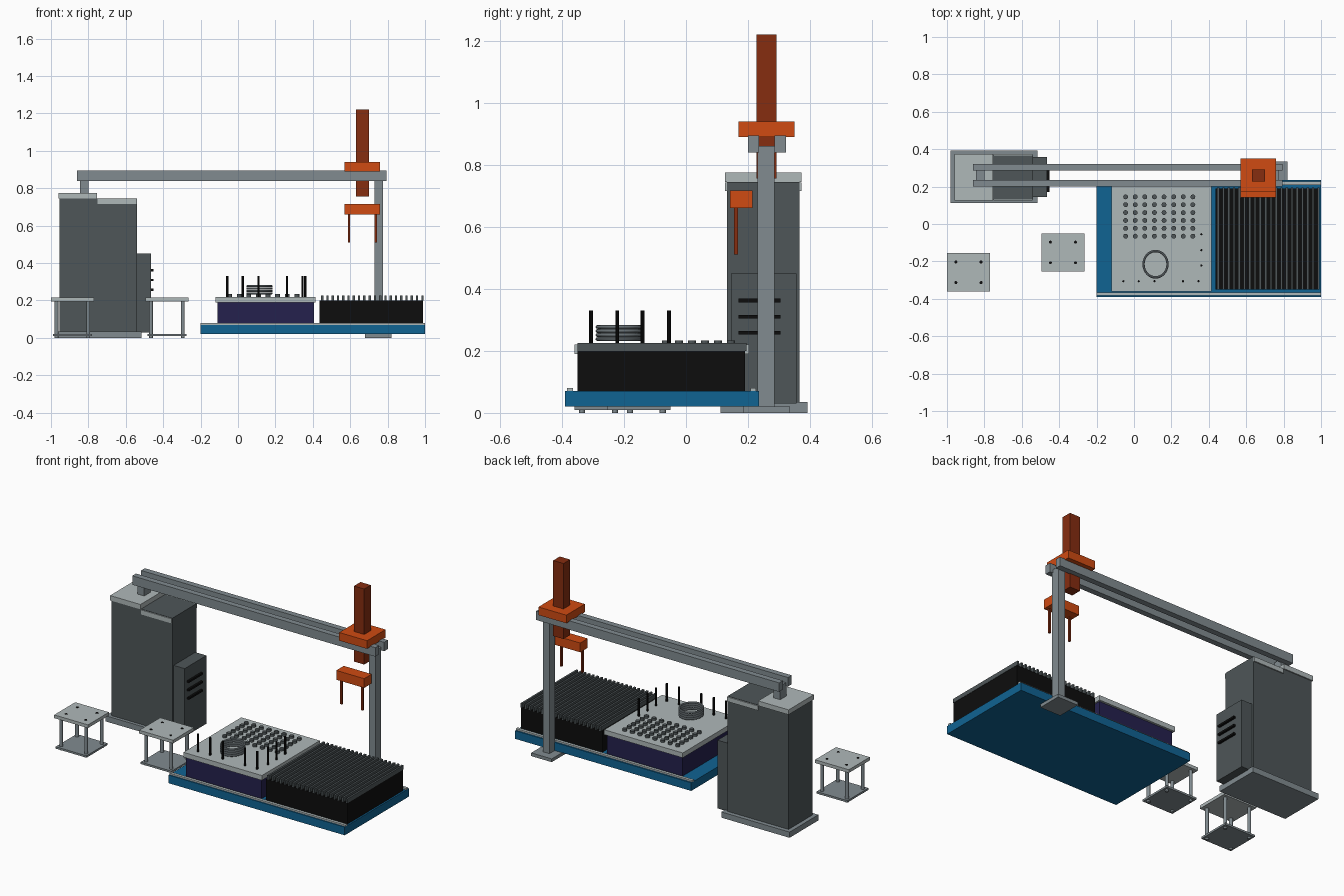
import bpy, bmesh
from mathutils import Matrix, Vector

cube = bpy.data.objects.get("Cube")
if cube:
    bpy.data.objects.remove(cube, do_unlink=True)


def material(name, r, g, b):
    m = bpy.data.materials.new(name)
    m.use_nodes = True
    m.diffuse_color = (r, g, b, 1)
    m.node_tree.nodes["Principled BSDF"].inputs["Base Color"].default_value = (r, g, b, 1)
    return m


blue = material("base blue", .005, .125, .29)
orange = material("gripper orange", .63, .07, .006)
rust = material("column rust", .24, .026, .005)
light = material("light grey", .43, .48, .485)
steel = material("steel grey", .22, .26, .28)
dark = material("dark grey", .077, .093, .098)
navy = material("cabinet navy", .018, .015, .075)
black = material("matte black", .004, .004, .004)


def finish(name, bm, mat):
    mesh = bpy.data.meshes.new(name)
    bm.to_mesh(mesh)
    bm.free()
    mesh.materials.append(mat)
    obj = bpy.data.objects.new(name, mesh)
    bpy.context.collection.objects.link(obj)
    return obj


def boxes(name, mat, *spans):
    """One object made of boxes, each given as (x0, x1), (y0, y1), (z0, z1)."""
    bm = bmesh.new()
    for span in spans:
        centre = Vector([(a + b) / 2 for a, b in span])
        size = Vector([b - a for a, b in span])
        bmesh.ops.create_cube(bm, size=1, matrix=Matrix.LocRotScale(centre, None, size))
    return finish(name, bm, mat)


def rods(name, mat, points, radius, z0, z1, sides=12):
    """One object made of upright cylinders at the given x, y points."""
    bm = bmesh.new()
    for x, y in points:
        bmesh.ops.create_cone(bm, cap_ends=True, segments=sides, radius1=radius, radius2=radius,
                              depth=z1 - z0, matrix=Matrix.Translation((x, y, (z0 + z1) / 2)))
    return finish(name, bm, mat)


def corners(x, y, dx, dy):
    return [(x + i * dx, y + j * dy) for i in (-1, 1) for j in (-1, 1)]


# Base plate with its two edge rails
base_x = (-.2, 1)
boxes("base_plate", blue, (base_x, (-.39, .235), (.02, .07)))
boxes("base_rails", light, *[(base_x, (y, y + .018), (.07, .08)) for y in (-.383, .208)])

# Work table: cabinet and top plate
boxes("table_cabinet", navy, ((-.11, .405), (-.35, .19), (.07, .19)))
boxes("table_top", light, ((-.12, .415), (-.36, .203), (.19, .22)))

# Peg grid, guide pins and coil on the work table
rods("peg_grid", dark, [(-.045 + i * .0514, .145 - j * .042) for i in range(8) for j in range(6)],
     .013, .22, .234)
pins = [(x, -.306) for x in (-.057, .025, .11, .262, .345)]
pins += [(.36, y) for y in (-.222, -.14, -.055)]
rods("guide_pins", black, pins, .006, .22, .33, 8)
for i in range(4):
    bpy.ops.mesh.primitive_torus_add(location=(.115, -.215, .238 + i * .013), major_radius=.064,
                                     minor_radius=.006, major_segments=32, minor_segments=8)
    ring = bpy.context.object
    ring.name = "coil_ring"
    ring.scale.y = 1.1
    ring.data.materials.append(steel)
    bpy.ops.object.shade_smooth_by_angle()

# Finned cooling block
boxes("cooling_block", black, ((.437, .99), (-.35, .19), (.07, .2)))
boxes("cooling_fins", dark, *[((x, x + .012), (-.35, .195), (.2, .226))
                              for x in [.444 + i * .0282 for i in range(20)]])

# Gantry: twin beams, posts and foot
boxes("gantry_beams", steel, *[((-.86, .795), (y, y + .036), (.84, .895)) for y in (.2, .286)])
boxes("right_post", steel, ((.73, .775), (.23, .286), (.02, .86)))
boxes("left_post", steel, ((-.845, -.8), (.23, .29), (.77, .86)))
boxes("post_foot", steel, ((.68, .82), (.185, .335), (0, .02)))

# Carriage, lift column and gripper
boxes("carriage", orange, ((.57, .76), (.17, .35), (.89, .94)))
boxes("lift_column", rust, ((.63, .7), (.228, .292), (.755, 1.22)))
boxes("gripper_block", orange, ((.57, .76), (.142, .215), (.66, .717)))
boxes("gripper_fingers", rust, *[((x, x + .012), (.155, .167), (.51, .66)) for x in (.588, .73)])

# Control tower: plinth, body, caps and side cabinet with vents
boxes("tower_plinth", steel, ((-.98, -.515), (.112, .392), (0, .035)))
boxes("tower_body", dark, ((-.955, -.54), (.132, .366), (.035, .745)))
boxes("tower_cap", light, ((-.96, -.753), (.126, .373), (.745, .775)))
boxes("tower_trim", light, ((-.75, -.542), (.126, .373), (.715, .743)))
boxes("side_cabinet", dark, ((-.54, -.465), (.145, .357), (.03, .45)))
boxes("cabinet_vents", black, *[((-.465, -.452), (.17, .305), (z, z + .012))
                                for z in (.252, .304, .356)])

# Two small stands with four legs and bolt holes
for name, x, y in (("left", -.885, -.258), ("right", -.38, -.152)):
    boxes(name + "_stand_top", light, ((x - .115, x + .115), (y - .102, y + .102), (.195, .215)))
    boxes(name + "_stand_bottom", steel, ((x - .105, x + .105), (y - .102, y + .102), (.01, .022)))
    rods(name + "_stand_legs", steel, corners(x, y, .085, .077), .01, 0, .195)
    rods(name + "_stand_bolts", black, corners(x, y, .067, .055), .008, .213, .217)
